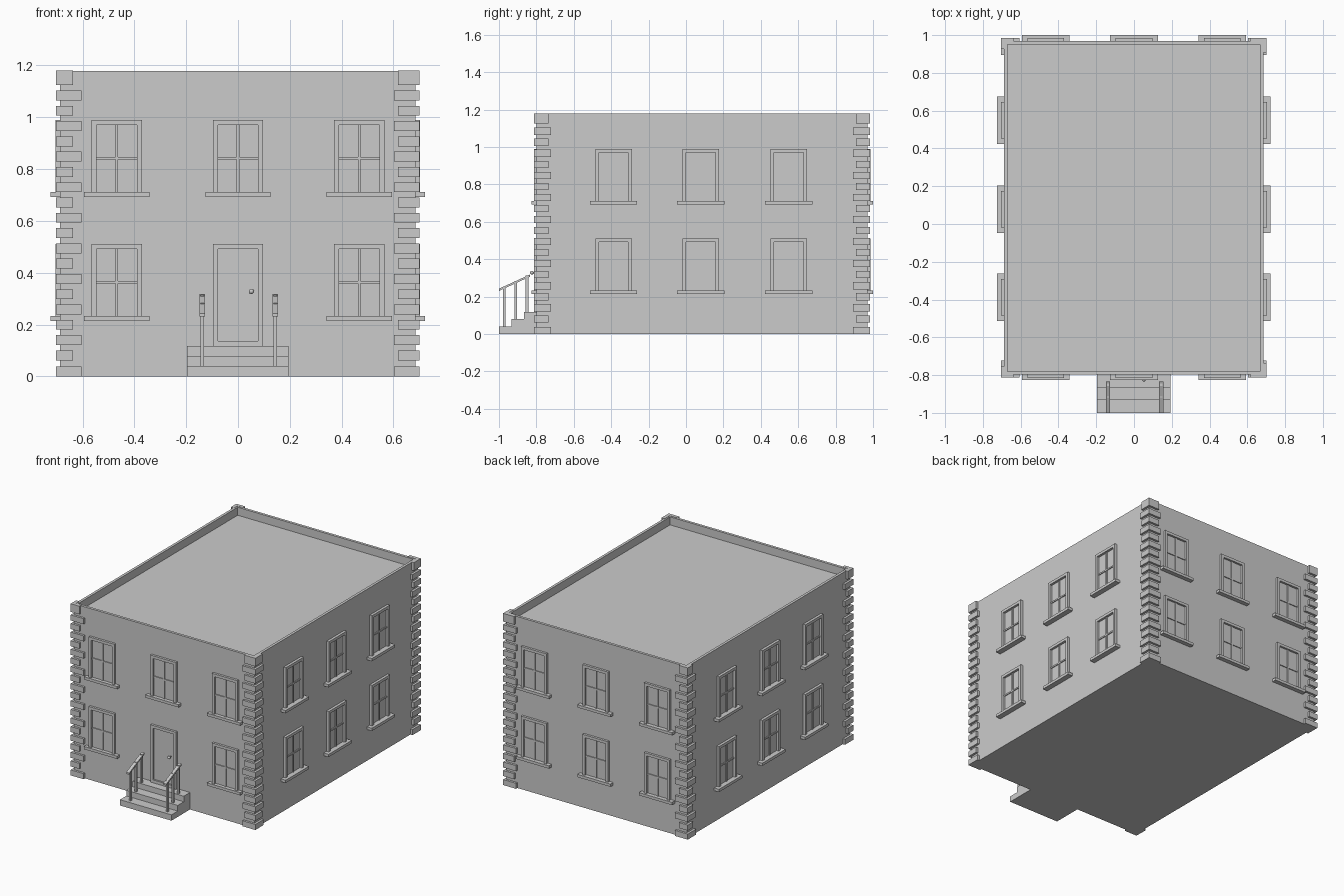
import bpy, bmesh, math
from mathutils import Matrix, Vector

old = bpy.data.objects.get("Cube")
if old:
    bpy.data.objects.remove(old, do_unlink=True)

# Single stone grey used everywhere
GREY = (0.6, 0.6, 0.6, 1.0)
stone = bpy.data.materials.new("stone_grey")
stone.use_nodes = True
stone.diffuse_color = GREY
stone.node_tree.nodes["Principled BSDF"].inputs["Base Color"].default_value = GREY

X0, X1, Y0, Y1, TOP = -0.687, 0.685, -0.798, 0.97, 1.178


def box(bm, lo, hi, frame=Matrix()):
    """Add a box between two corners, placed by a frame matrix."""
    lo, hi = Vector(lo), Vector(hi)
    m = frame @ Matrix.Translation((lo + hi) / 2) @ Matrix.Diagonal((*(hi - lo), 1))
    return bmesh.ops.create_cube(bm, size=1, matrix=m)["verts"]


def finish(name, bm):
    bmesh.ops.recalc_face_normals(bm, faces=bm.faces)
    mesh = bpy.data.meshes.new(name)
    bm.to_mesh(mesh)
    bm.free()
    mesh.materials.append(stone)
    obj = bpy.data.objects.new(name, mesh)
    bpy.context.collection.objects.link(obj)
    return obj


def wall_frame(angle, dist):
    """Local x runs along the wall, local -y points out of it."""
    return Matrix.Rotation(math.radians(angle), 4, "Z") @ Matrix.Translation((0, -dist, 0))


# Main block with a sunken flat roof behind a parapet
bm = bmesh.new()
box(bm, (X0, Y0, 0), (X1, Y1, TOP))
bm.faces.ensure_lookup_table()
roof = max(bm.faces, key=lambda f: f.calc_center_median().z)
bmesh.ops.inset_region(bm, faces=[roof], thickness=0.026)
hole = bmesh.ops.extrude_discrete_faces(bm, faces=[roof])["faces"][0]
bmesh.ops.translate(bm, verts=hole.verts, vec=(0, 0, -0.055))
finish("building_walls", bm)


# Corner stones, alternately long and short
def corner_stones(name, sx, sy):
    bm = bmesh.new()
    wx, wy = (X1 if sx > 0 else X0), (Y1 if sy > 0 else Y0)
    ox, oy = wx + sx * 0.016, wy + sy * 0.015
    for i in range(20):
        reach = 0.082 if i % 2 == 0 else (0.05 if sx < 0 else 0.068)
        z = i * 0.059 + 0.003 * (i > 0)
        h = 0.056 if i == 19 else 0.038
        for a, b in (((ox, oy), (wx - sx * reach, wy - sy * 0.008)),
                     ((ox, wy - sy * 0.008), (wx - sx * 0.008, wy - sy * (reach - 0.006)))):
            box(bm, (min(a[0], b[0]), min(a[1], b[1]), z),
                (max(a[0], b[0]), max(a[1], b[1]), z + h))
    finish(name, bm)


for side, sx in (("left", 1), ("right", -1)):
    for end, sy in (("front", -1), ("back", 1)):
        corner_stones(f"{end}_{side}_corner_stones", sx, sy)


# Surround made of two jambs and a head
def surround(bm, u, z0, z1, frame, out):
    for s in (-1, 1):
        a, b = sorted((u + s * 0.097, u + s * 0.078))
        box(bm, (a, -out, z0), (b, 0.005, z1 - 0.019), frame)
    box(bm, (u - 0.097, -out, z1 - 0.019), (u + 0.097, 0.005, z1), frame)


# Window: surround, pane, glazing bars and sill
def window(bm, u, z, frame, out, sill):
    surround(bm, u, z, z + 0.278, frame, out)
    box(bm, (u - 0.08, -0.002, z), (u + 0.08, 0.005, z + 0.262), frame)
    box(bm, (u - 0.005, -0.008, z), (u + 0.005, 0, z + 0.26), frame)
    box(bm, (u - 0.078, -0.008, z + 0.125), (u + 0.078, 0, z + 0.135), frame)
    box(bm, (u - 0.126, -sill, z - 0.019), (u + 0.126, 0.005, z), frame)


FRONT = wall_frame(0, -Y0)
ENDS = (-0.468, 0, 0.468)
SIDES = (-0.387, 0.079, 0.549)
walls = (
    ("front", FRONT, ENDS, 0.016, 0.027),
    ("left", wall_frame(90, X1), SIDES, 0.018, 0.037),
    ("back", wall_frame(180, Y1), ENDS, 0.016, 0.03),
    ("right", wall_frame(-90, -X0), [-y for y in SIDES], 0.018, 0.037),
)
for name, frame, places, out, sill in walls:
    bm = bmesh.new()
    for z in (0.233, 0.712):
        for u in places:
            if name == "front" and u == 0 and z < 0.5:
                continue  # the doorway takes this place
            window(bm, u, z, frame, out, sill)
    finish(f"{name}_windows", bm)

# Front door and its surround
bm = bmesh.new()
surround(bm, 0, 0.117, 0.511, FRONT, 0.016)
box(bm, (-0.08, -0.016, 0.117), (0.08, 0.005, 0.137), FRONT)
finish("door_surround", bm)
bm = bmesh.new()
box(bm, (-0.08, -0.004, 0.13), (0.08, 0.005, 0.495), FRONT)
finish("front_door", bm)

# Door knob on a short stem
bm = bmesh.new()
knob_at = Vector((0.052, Y0 - 0.026, 0.328))
bmesh.ops.create_uvsphere(bm, u_segments=16, v_segments=10, radius=0.01,
                          matrix=Matrix.Translation(knob_at))
bmesh.ops.create_cone(bm, cap_ends=True, segments=12, radius1=0.004, radius2=0.004, depth=0.03,
                      matrix=Matrix.Translation(knob_at + Vector((0, 0.012, 0)))
                      @ Matrix.Rotation(math.pi / 2, 4, "X"))
knob = finish("door_knob", bm)
knob.data.shade_smooth()

# Front steps as one extruded stair profile
bm = bmesh.new()
profile = [(Y0, 0), (-1, 0), (-1, 0.04), (-0.932, 0.04), (-0.932, 0.079),
           (-0.866, 0.079), (-0.866, 0.117), (Y0, 0.117)]
face = bm.faces.new([bm.verts.new((-0.197, y, z)) for y, z in profile])
ext = bmesh.ops.extrude_face_region(bm, geom=[face])["geom"]
bmesh.ops.translate(bm, vec=(0.391, 0, 0),
                    verts=[v for v in ext if isinstance(v, bmesh.types.BMVert)])
finish("front_steps", bm)

# Sloping handrails with one post on each step
for side, x in (("left", 0.144), ("right", -0.138)):
    bm = bmesh.new()
    for i in range(3):
        y = -0.972 + i * 0.061
        box(bm, (x - 0.006, y - 0.007, 0.035 + i * 0.038),
            (x + 0.006, y + 0.007, 0.238 + (y + 1) * 0.5))
    rail = box(bm, (x - 0.011, -1, 0.23), (x + 0.011, -0.835, 0.242))
    for v in rail:
        v.co.z += (v.co.y + 1) * 0.46
    finish(f"{side}_handrail", bm)
